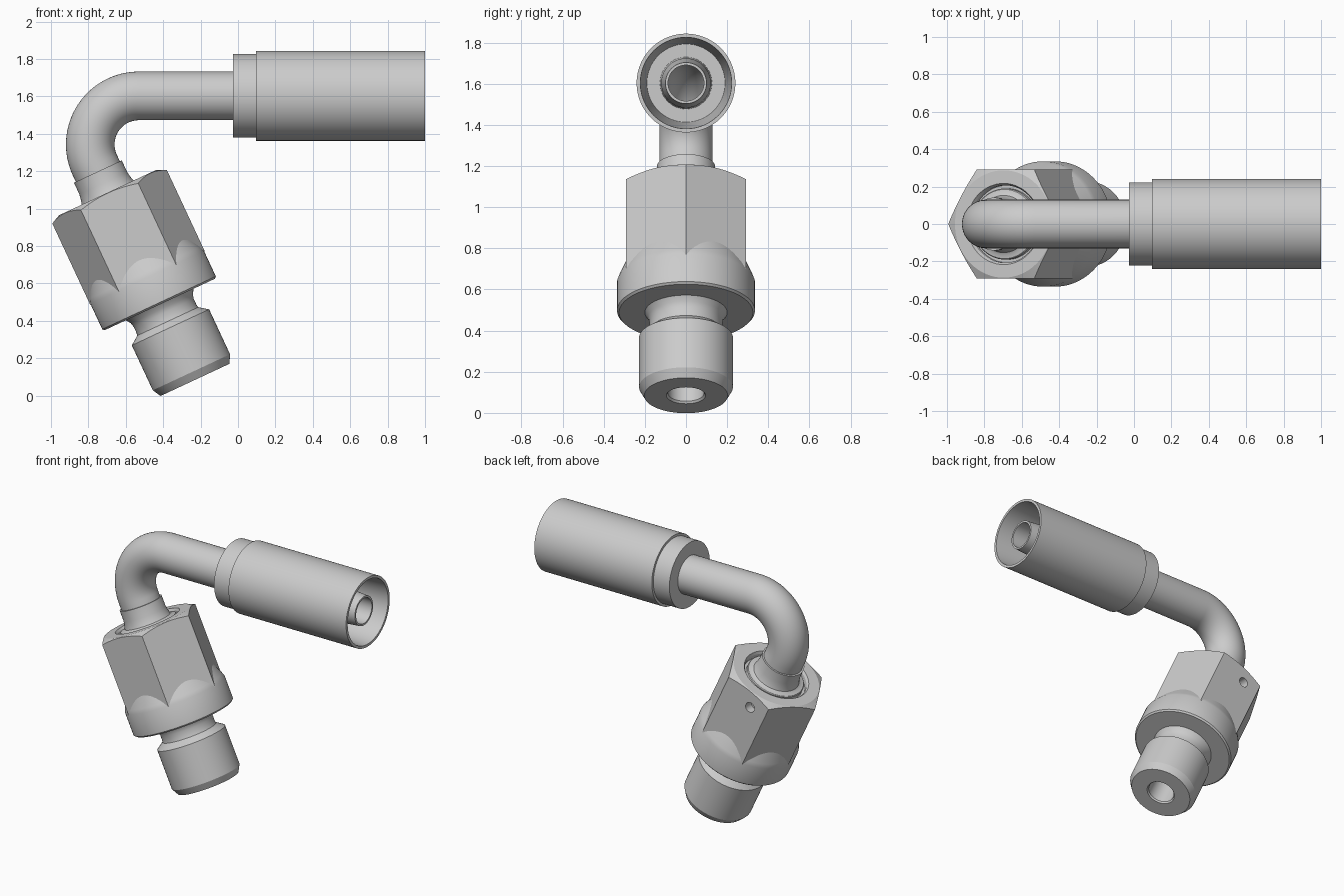
import bpy, bmesh
from math import sin, cos, tan, pi, radians
from mathutils import Vector

if "Cube" in bpy.data.objects:
    bpy.data.objects.remove(bpy.data.objects["Cube"])

TILT = radians(25)                      # lean of the threaded end
BASE = Vector((-0.23, 0, 0.0845))       # centre of the threaded end face
UP = Vector((-sin(TILT), 0, cos(TILT)))


def skin(name, rings, loc=(0, 0, 0), rot_y=0.0):
    """Join a closed cycle of closed vertex rings into one mesh object."""
    bm = bmesh.new()
    vr = [[bm.verts.new(p) for p in ring] for ring in rings]
    n = len(vr[0])
    for a, b in zip(vr, vr[1:] + vr[:1]):
        for i in range(n):
            j = (i + 1) % n
            bm.faces.new((a[i], a[j], b[j], b[i]))
    bmesh.ops.recalc_face_normals(bm, faces=bm.faces)
    mesh = bpy.data.meshes.new(name)
    bm.to_mesh(mesh)
    bm.free()
    ob = bpy.data.objects.new(name, mesh)
    ob.location = loc
    ob.rotation_euler = (0, rot_y, 0)
    bpy.context.collection.objects.link(ob)
    return ob


def revolve(name, profile, loc=BASE, rot_y=-TILT, seg=96):
    """Turn a closed (radius, height) profile around its axis."""
    rings = [[(r * cos(2 * pi * i / seg), r * sin(2 * pi * i / seg), h)
              for i in range(seg)] for r, h in profile]
    return skin(name, rings, loc, rot_y)


def activate(ob):
    bpy.ops.object.select_all(action='DESELECT')
    ob.select_set(True)
    bpy.context.view_layer.objects.active = ob


def smooth(ob):
    activate(ob)
    bpy.ops.object.shade_smooth_by_angle(angle=radians(25))


def boolean(ob, tool, operation):
    activate(ob)
    mod = ob.modifiers.new("cut", 'BOOLEAN')
    mod.object, mod.operation, mod.solver = tool, operation, 'EXACT'
    bpy.context.view_layer.update()
    bpy.ops.object.modifier_apply(modifier=mod.name)
    bpy.data.objects.remove(tool)


# Threaded end, undercut neck and round flange with its conical shoulder
smooth(revolve("threaded_end", [
    (0.095, 0), (0.203, 0), (0.228, 0.045), (0.228, 0.31), (0.18, 0.345),
    (0.177, 0.36), (0.177, 0.395), (0.183, 0.42), (0.20, 0.445),
    (0.325, 0.445), (0.335, 0.455), (0.335, 0.605), (0.325, 0.632),
    (0.295, 0.70), (0.28, 0.735), (0.087, 0.735), (0.087, 0.01)]))

# Hexagon nut: six-sided prism trimmed by a chamfered ring
nut = revolve("hex_nut", [(0.1, 0.6), (0.338, 0.6), (0.338, 1.2), (0.1, 1.2)], seg=6)
ring = revolve("nut_trim", [(0.207, 0.55), (0.36, 0.55), (0.36, 1.07),
                            (0.287, 1.105), (0.217, 1.105), (0.207, 1.09)])
boolean(nut, ring, 'INTERSECT')

# Small blind hole in the back flat of the nut
bpy.ops.mesh.primitive_cylinder_add(
    vertices=32, radius=0.034, depth=0.2, rotation=(pi / 2, 0, 0),
    location=BASE + UP * 1.0 + Vector((cos(TILT), 0, sin(TILT))) * -0.05
    + Vector((0, 0.33, 0)))
boolean(nut, bpy.context.object, 'DIFFERENCE')
smooth(nut)

# Swivel collar sitting in the nut around the tube
smooth(revolve("swivel_collar", [
    (0.087, 0.72), (0.209, 0.72), (0.209, 1.06), (0.19, 1.06), (0.19, 1.09),
    (0.185, 1.095), (0.165, 1.098), (0.153, 1.105), (0.148, 1.12),
    (0.141, 1.16), (0.141, 1.229), (0.087, 1.229)]))

# Bent hollow tube
R, Z = 0.26, 1.603
top = BASE + UP * ((Z - BASE.z) / UP.z)
centre = Vector((top.x + R * tan(radians(57.5)), 0, Z - R))


def tube_ring(theta, r, extend=0.0, n=64):
    out = Vector((cos(theta), 0, sin(theta)))
    along = Vector((sin(theta), 0, -cos(theta)))
    mid = centre + out * R + along * extend
    return [mid + out * (r * cos(2 * pi * i / n)) + Vector((0, r * sin(2 * pi * i / n), 0))
            for i in range(n)]


def tube_wall(r):
    angles = [radians(205 - 115 * i / 32) for i in range(33)]
    return ([tube_ring(angles[0], r, -0.06)] + [tube_ring(a, r) for a in angles]
            + [tube_ring(angles[-1], r, -0.02 - centre.x)])


smooth(skin("bent_tube", tube_wall(0.13) + tube_wall(0.087)[::-1]))

# Crimp sleeve with collar, open end and inner nipple
smooth(revolve("crimp_sleeve", [
    (0.087, -0.028), (0.223, -0.028), (0.223, 0.095), (0.24, 0.095),
    (0.24, 1.0), (0.222, 1.0), (0.19, 0.45), (0.126, 0.45),
    (0.12, 0.70), (0.1, 0.97), (0.087, 0.97)], (0, 0, Z), pi / 2))
